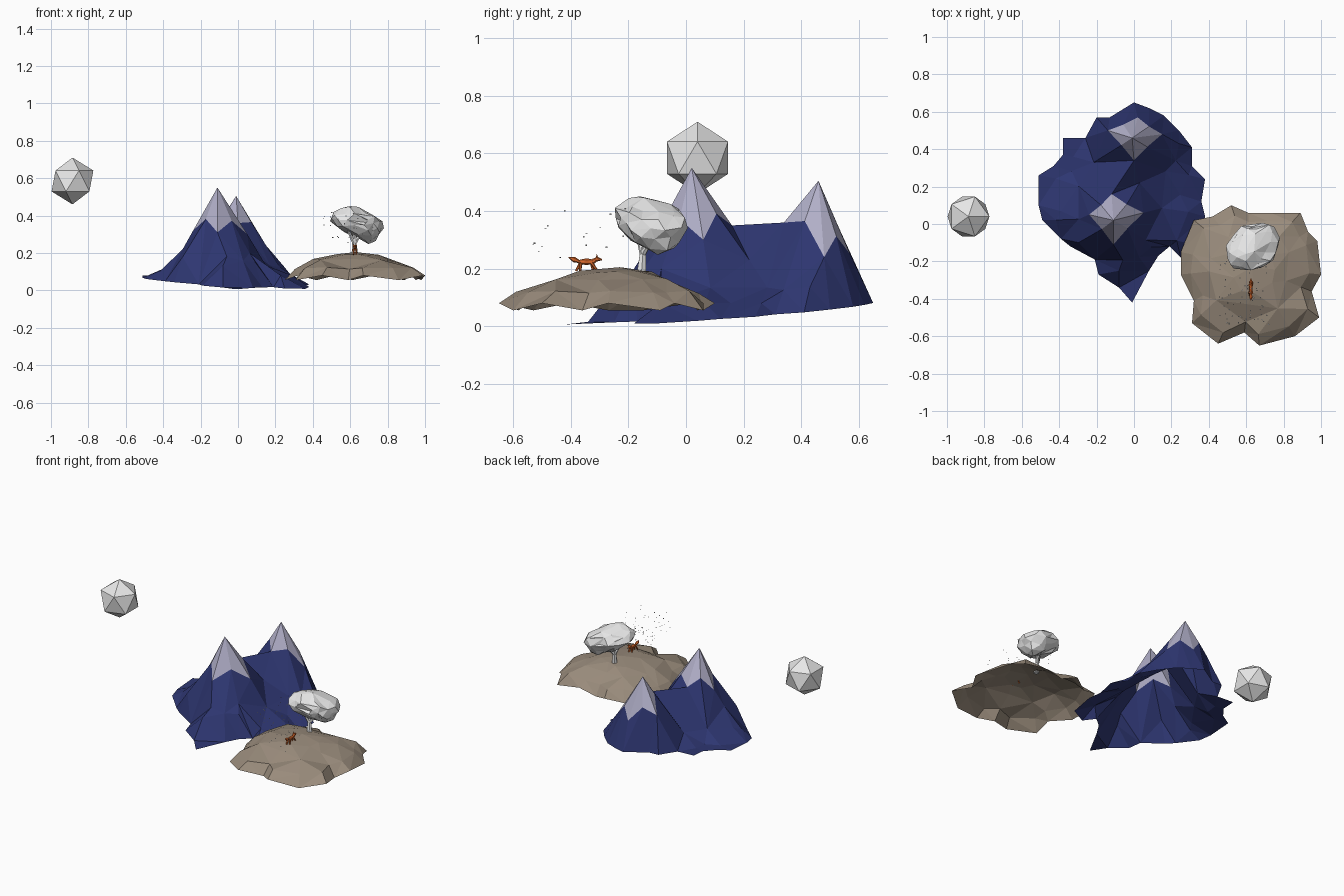
import bpy
import bmesh
import math
import random
from mathutils import Matrix, Vector
from mathutils.geometry import delaunay_2d_cdt

random.seed(4)
if "Cube" in bpy.data.objects:
    bpy.data.objects.remove(bpy.data.objects["Cube"], do_unlink=True)


def make_material(name, rgb):
    material = bpy.data.materials.new(name)
    material.use_nodes = True
    colour = (*rgb, 1)
    material.diffuse_color = colour
    material.node_tree.nodes["Principled BSDF"].inputs["Base Color"].default_value = colour
    return material


blue = make_material("mountain_blue", (0.027, 0.037, 0.165))
snow = make_material("snow_lilac", (0.44, 0.43, 0.58))
earth = make_material("hill_brown", (0.32, 0.26, 0.2))
pale = make_material("pale_grey", (0.8, 0.8, 0.8))
orange = make_material("fox_orange", (0.7, 0.14, 0.025))


def finish(name, bm, *materials):
    mesh = bpy.data.meshes.new(name)
    bm.to_mesh(mesh)
    bm.free()
    for material in materials:
        mesh.materials.append(material)
    obj = bpy.data.objects.new(name, mesh)
    bpy.context.collection.objects.link(obj)
    return obj


def jitter(amount):
    return random.uniform(-amount, amount)


def add_blob(bm, centre, radii, subdivisions=1, rough=0.0):
    place = Matrix.Translation(centre) @ Matrix.Diagonal((*radii, 1))
    made = bmesh.ops.create_icosphere(bm, subdivisions=subdivisions, radius=1)
    for vert in made["verts"]:
        vert.co = place @ (vert.co * (1 + jitter(rough)))


def add_limb(bm, start, end, r_start, r_end, sides=6):
    start, end = Vector(start), Vector(end)
    axis = end - start
    turn = axis.to_track_quat("Z", "Y").to_matrix().to_4x4()
    bmesh.ops.create_cone(bm, cap_ends=True, segments=sides, radius1=r_start,
                          radius2=r_end, depth=axis.length,
                          matrix=Matrix.Translation((start + end) / 2) @ turn)


def build_terrain(points, edges):
    """Triangulate scattered 3D points inside the outline held in edges."""
    flat = [Vector(p[:2]) for p in points]
    verts, _, faces, origin, _, _ = delaunay_2d_cdt(flat, edges, [], 1, 1e-5)
    bm = bmesh.new()
    for co, source in zip(verts, origin):
        height = points[source[0]][2] if source else 0.1
        bm.verts.new((co.x, co.y, height))
    bm.verts.ensure_lookup_table()
    for face in faces:
        bm.faces.new([bm.verts[i] for i in face])
    bmesh.ops.recalc_face_normals(bm, faces=bm.faces)
    if sum(f.normal.z for f in bm.faces) < 0:
        bmesh.ops.reverse_faces(bm, faces=bm.faces)
    return bm


def loop_edges(indices):
    return list(zip(indices, indices[1:] + indices[:1]))


# Mountain: two sharp snowy peaks joined by a high ridge
PEAKS = [Vector((-0.11, 0.02, 0.55)), Vector((-0.01, 0.46, 0.505))]
CAPS = [
    [(-0.24, 0.05, 0.32), (-0.11, -0.11, 0.31), (0.05, 0.06, 0.3), (-0.12, 0.16, 0.35)],
    [(-0.14, 0.5, 0.3), (0, 0.34, 0.36), (0.15, 0.48, 0.24), (0.02, 0.57, 0.25)],
]
MOUNTAIN_RIM = [
    (0, 0.65), (0.08, 0.62), (0.16, 0.58), (0.24, 0.5), (0.31, 0.41), (0.31, 0.31),
    (0.38, 0.24), (0.36, 0.12), (0.38, 0.04), (0.36, -0.12), (0.25, -0.18),
    (0.19, -0.12), (0.13, -0.17), (0.08, -0.25), (-0.01, -0.42), (-0.08, -0.34),
    (-0.19, -0.27), (-0.21, -0.19), (-0.34, -0.12), (-0.39, -0.08), (-0.49, 0.02),
    (-0.51, 0.1), (-0.51, 0.26), (-0.43, 0.31), (-0.38, 0.37), (-0.38, 0.46),
    (-0.26, 0.46), (-0.2, 0.57), (-0.13, 0.57),
]


def mountain_height(p):
    saddle = Vector((-0.07, 0.24, 0.32))
    falls = [top.z * math.exp(-((p - top.xy).length / 0.2) ** 1.2)
             for top in PEAKS + [saddle]]
    return max(falls + [0.08])


points = [(x, y, 0.035 + 0.07 * y - 0.05 * x) for x, y in MOUNTAIN_RIM]
edges = loop_edges(list(range(len(points))))
cap_starts = []
for peak, cap in zip(PEAKS, CAPS):
    first = len(points)
    cap_starts.append(first)
    points.append(tuple(peak))
    # Raised notches make the snow line zigzag between its low corners
    for a, b in loop_edges(cap):
        notch = Vector(a).lerp(Vector(b), 0.5).lerp(peak, 0.05)
        points += [a, (notch.x, notch.y, notch.z + 0.055)]
    edges += loop_edges(list(range(first + 1, first + 9)))
    edges += [(first, first + k) for k in range(1, 9)]
edges.append((cap_starts[0] + 7, cap_starts[1] + 3))
points.append((0.03, 0.22, 0.23))

ridge = PEAKS[1].xy - PEAKS[0].xy
for number, rim in enumerate(MOUNTAIN_RIM):
    rim = Vector(rim)
    along = (rim - PEAKS[0].xy).dot(ridge) / ridge.length_squared
    foot = PEAKS[0].xy + ridge * min(1, max(0, along))
    for t in ((0.72,) if number % 2 else (0.48, 0.8)):
        p = foot.lerp(rim, t) + Vector((jitter(0.012), jitter(0.012)))
        if (min((p - top.xy).length for top in PEAKS) > 0.18
                and min((p - Vector(q[:2])).length for q in points) > 0.045):
            points.append((p.x, p.y, mountain_height(p)))

bm = build_terrain(points, edges)
for face in bm.faces:
    if any((v.co - top).length < 0.001 for v in face.verts for top in PEAKS):
        face.material_index = 1
finish("mountain", bm, blue, snow)

# Hill: a low, open dome with a ragged edge
HILL_RIM = [
    (0.25, -0.15), (0.32, 0.02), (0.42, 0.04), (0.52, 0.1), (0.61, 0.06), (0.73, 0.06),
    (0.89, 0.06), (0.93, -0.04), (0.98, -0.09), (1, -0.27), (0.95, -0.36), (0.99, -0.5),
    (0.86, -0.6), (0.67, -0.65), (0.59, -0.58), (0.45, -0.64), (0.31, -0.53),
    (0.32, -0.41), (0.25, -0.27),
]
middle = Vector((0.63, -0.23))
points = [(x, y, 0.055 + 0.025 * (i % 2)) for i, (x, y) in enumerate(HILL_RIM)]
edges = loop_edges(list(range(len(points))))
points.append((middle.x, middle.y, 0.205))
for i, rim in enumerate(HILL_RIM):
    for ring, t in enumerate((0.84, 0.58, 0.32)):
        if ring == 0 or (i + ring) % 2:
            p = middle.lerp(Vector(rim), t + jitter(0.02))
            z = 0.08 + 0.12 * (1 - t ** 2.2) + jitter(0.005)
            points.append((p.x, p.y, z))
finish("hill", build_terrain(points, edges), earth)

# Moon
bm = bmesh.new()
add_blob(bm, (-0.885, 0.04, 0.585), (0.125, 0.125, 0.125))
finish("moon", bm, pale)

# Tree: forked trunk under one lumpy crown that sags to the left
bm = bmesh.new()
fork = (0.622, -0.15, 0.25)
add_limb(bm, (0.625, -0.155, 0.185), fork, 0.018, 0.012)
for tip in ((0.585, -0.17, 0.33), (0.665, -0.11, 0.32), (0.625, -0.13, 0.33)):
    add_limb(bm, fork, tip, 0.011, 0.007)
finish("tree_trunk", bm, pale)

bm = bmesh.new()
add_blob(bm, (0.59, -0.155, 0.38), (0.09, 0.1, 0.065), 2, 0.05)
add_blob(bm, (0.69, -0.1, 0.335), (0.088, 0.1, 0.075), 2, 0.05)
add_blob(bm, (0.625, -0.085, 0.365), (0.09, 0.08, 0.06), 2, 0.05)
add_blob(bm, (0.665, -0.145, 0.355), (0.08, 0.085, 0.06), 2, 0.05)
hull = bmesh.ops.convex_hull(bm, input=bm.verts)
inside = {v for v in hull["geom_interior"] if isinstance(v, bmesh.types.BMVert)}
bmesh.ops.delete(bm, geom=list(inside), context="VERTS")
for vert in bm.verts:
    vert.co += Vector((jitter(0.01), jitter(0.01), jitter(0.01)))
finish("tree_crown", bm, pale)

# Loose leaves drifting away from the crown
bm = bmesh.new()
for _ in range(80):
    spot = Vector((random.uniform(0.45, 0.72), random.uniform(-0.54, -0.2),
                   random.uniform(0.23, 0.42)))
    tilt = Matrix.Rotation(random.uniform(0, math.pi), 4, random.choice("XYZ"))
    bmesh.ops.create_grid(bm, x_segments=1, y_segments=1, size=0.003,
                          matrix=Matrix.Translation(spot) @ tilt)
finish("drifting_leaves", bm, pale)

# Fox: slim body, raised tail, pointed head and four legs
bm = bmesh.new()
x = 0.625
add_blob(bm, (x, -0.345, 0.224), (0.011, 0.035, 0.012))
add_limb(bm, (x, -0.37, 0.224), (x, -0.39, 0.232), 0.005, 0.01)
add_limb(bm, (x, -0.39, 0.232), (x, -0.408, 0.24), 0.01, 0.001)
add_limb(bm, (x, -0.325, 0.224), (x, -0.308, 0.234), 0.009, 0.007)
add_limb(bm, (x, -0.314, 0.234), (x, -0.292, 0.231), 0.011, 0.002)
for side in (-1, 1):
    shift = x + side * 0.007
    add_limb(bm, (shift, -0.309, 0.238), (shift, -0.31, 0.25), 0.004, 0.0005, 4)
    for hip, paw in ((-0.365, -0.375), (-0.328, -0.315)):
        add_limb(bm, (shift, hip, 0.22), (shift, paw + side * 0.007, 0.192), 0.006, 0.004)
finish("fox", bm, orange)
